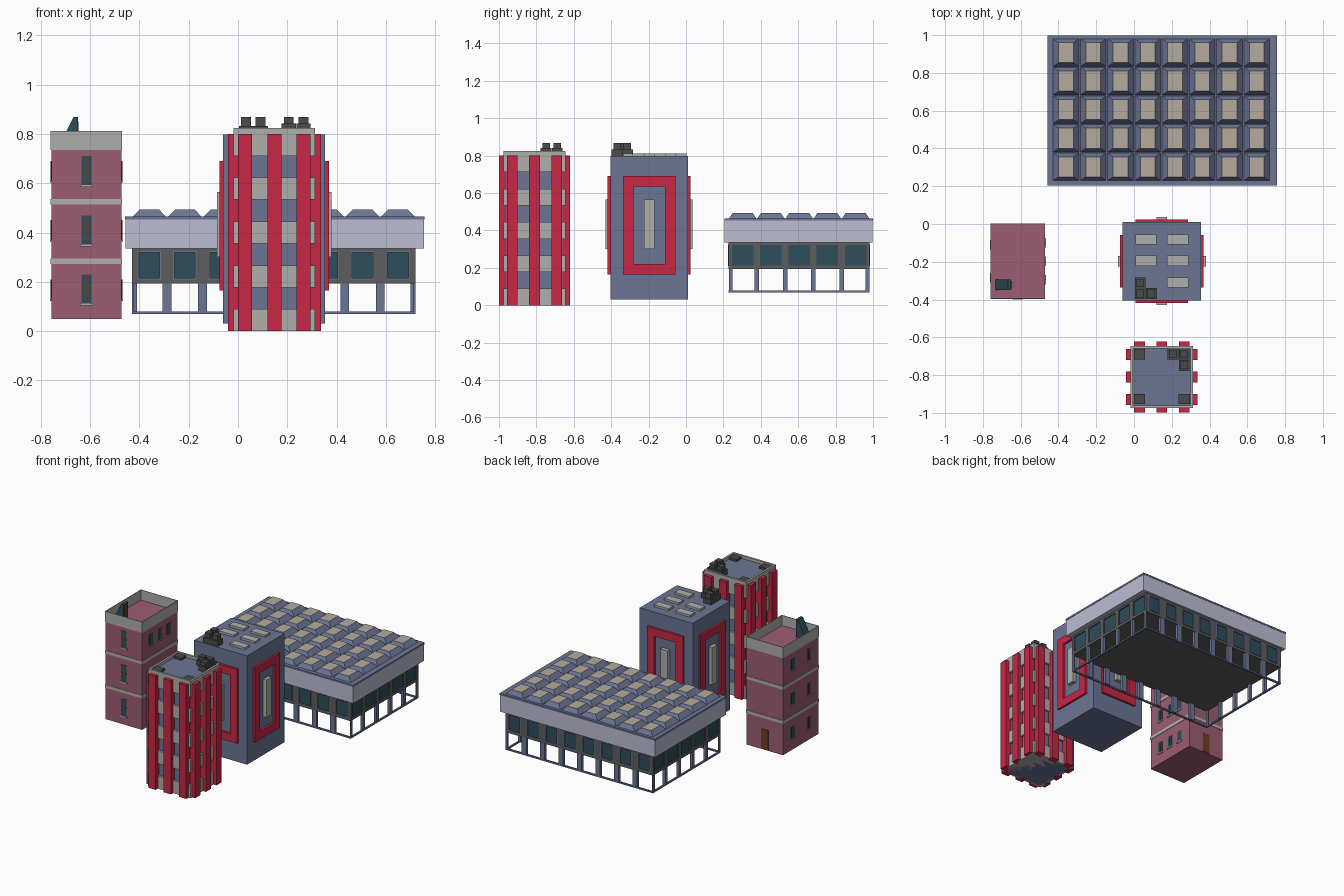
import bpy, bmesh, math
from mathutils import Matrix, Vector

if "Cube" in bpy.data.objects:
    bpy.data.objects.remove(bpy.data.objects["Cube"])


def mat(name, r, g, b):
    m = bpy.data.materials.new(name)
    m.diffuse_color = (r, g, b, 1)
    m.use_nodes = True
    m.node_tree.nodes["Principled BSDF"].inputs["Base Color"].default_value = m.diffuse_color
    return m


BRICK = mat("brick", .33, .11, .17)
RED = mat("red", .58, .02, .06)
BLUE = mat("slate_blue", .15, .18, .30)
GREY = mat("light_grey", .43, .43, .42)
DARK = mat("dark_grey", .07, .07, .07)
WALL = mat("wall_grey", .11, .11, .11)
LAV = mat("lavender", .51, .51, .66)
GLASS = mat("glass", .026, .076, .107)
BEIGE = mat("beige", .46, .41, .34)
BROWN = mat("brown", .15, .05, .02)


def finish(name, bm, material):
    bmesh.ops.recalc_face_normals(bm, faces=bm.faces)
    me = bpy.data.meshes.new(name)
    bm.to_mesh(me)
    bm.free()
    me.materials.append(material)
    ob = bpy.data.objects.new(name, me)
    bpy.context.collection.objects.link(ob)
    return ob


def boxes(name, items, material, turns=None):
    """Boxes as (x0,x1,y0,y1,z0,z1); turns = centre for four-fold repetition."""
    bm = bmesh.new()
    mats = [Matrix()]
    if turns:
        t = Matrix.Translation((*turns, 0))
        mats = [t @ Matrix.Rotation(k * math.pi / 2, 4, 'Z') for k in range(4)]
    for m in mats:
        for x0, x1, y0, y1, z0, z1 in items:
            loc = Matrix.Translation(((x0 + x1) / 2, (y0 + y1) / 2, (z0 + z1) / 2))
            bmesh.ops.create_cube(bm, size=1, matrix=m @ loc @ Matrix.Diagonal((x1 - x0, y1 - y0, z1 - z0, 1)))
    return finish(name, bm, material)


def ring(x0, x1, y0, y1, z0, z1, t):
    """Horizontal rectangular ring of wall thickness t."""
    return [(x0, x1, y0, y0 + t, z0, z1), (x0, x1, y1 - t, y1, z0, z1),
            (x0, x0 + t, y0 + t, y1 - t, z0, z1), (x1 - t, x1, y0 + t, y1 - t, z0, z1)]


def upright(x0, x1, y0, y1, z0, z1, t):
    """Upright rectangular frame facing y."""
    return [(x0, x0 + t, y0, y1, z0, z1), (x1 - t, x1, y0, y1, z0, z1),
            (x0 + t, x1 - t, y0, y1, z0, z0 + t), (x0 + t, x1 - t, y0, y1, z1 - t, z1)]


# Brick building
bx0, bx1, by0, by1 = -.757, -.473, -.393, 0
boxes("brick_body", [(bx0, bx1, by0, by1, .05, .74)], BRICK)
e = .003
boxes("brick_floor_bands", [(bx0 - e, bx1 + e, by0 - e, by1 + e, z, z + .022) for z in (.272, .513)], GREY)
boxes("brick_parapet", ring(bx0 - e, bx1 + e, by0 - e, by1 + e, .735, .812, .004), GREY)
panes, sills, bars = [], [], []
for z in (.11, .35, .59):
    panes.append((-.635, -.595, by0 - .002, by0 + .01, z, z + .12))
    sills.append((-.642, -.588, by0 - .007, by0 + .01, z - .006, z + .002))
    bars += [(-.618, -.612, by0 - .004, by0, z, z + .12), (-.635, -.595, by0 - .004, by0, z + .06, z + .066)]
    for x, ys in ((bx0, (-.285, -.11)), (bx1, (-.295, -.197, -.10))):
        for y in ys:
            panes.append((x - .002, x + .002, y - .02, y + .02, z + .02, z + .10))
            sills.append((x - .006, x + .006, y - .025, y + .025, z + .013, z + .021))
            bars.append((x - .004, x + .004, y - .002, y + .002, z + .02, z + .10))
boxes("brick_window_panes", panes, GLASS)
boxes("brick_window_sills", sills, GREY)
boxes("brick_window_bars", bars, BROWN)
boxes("back_door", [(-.642, -.588, -.005, .003, .055, .195)], BROWN)

# Sloped roof stair hut
bm = bmesh.new()
prof = [(-.732, .74), (-.668, .868), (-.650, .868), (-.650, .74)]
f = bm.faces.new([bm.verts.new((x, -.35, z)) for x, z in prof])
r = bmesh.ops.extrude_face_region(bm, geom=[f])
bmesh.ops.translate(bm, vec=(0, .055, 0), verts=[v for v in r["geom"] if isinstance(v, bmesh.types.BMVert)])
finish("roof_stair_hut", bm, GLASS)
boxes("roof_stair_door", [(-.652, -.647, -.342, -.303, .74, .85)], BROWN)

# Blue middle tower
c = (.147, -.197)
boxes("blue_tower_body", [(-.06, .354, -.404, .010, .03, .797)], BLUE)
boxes("blue_tower_red_frames", upright(-.14, .14, -.222, -.20, .165, .69, .056), RED, c)
boxes("blue_tower_grey_bars", [(-.028, .028, -.233, -.20, .30, .565)], GREY, c)
boxes("blue_tower_skylights", [(x, x + .113, y - .054, y, .79, .812) for x, y in
      ((.007, -.055), (.175, -.055), (.007, -.168), (.175, -.168), (.175, -.283))], GREY)


def vents(name, spots, z):
    items = []
    for x, y in spots:
        items += [(x - .029, x + .029, y - .029, y + .029, z, z + .038),
                  (x - .020, x + .020, y - .020, y + .020, z + .03, .868)]
    boxes(name, items, DARK)


vents("blue_tower_vents", [(.033, -.313), (.033, -.368), (.092, -.368)], .795)

# Red column tower
c = (.1475, -.81)
h = .0889
boxes("red_tower_core", [(0, .295, -.96, -.66, 0, .80)], BLUE)
boxes("red_tower_grey_bands", [(-.018, .313, -.975, -.645, 2 * i * h, (2 * i + 1) * h) for i in range(5)], GREY)
boxes("red_tower_columns", [(x - .0285, x + .0285, -.189, -.14, 0, .80) for x in (-.119, 0, .119)], RED, c)
boxes("red_tower_parapet", ring(-.018, .313, -.975, -.645, .80, .825, .014), GREY)
boxes("red_tower_roof", [(-.005, .30, -.962, -.658, .80, .805)], BLUE)
boxes("red_tower_corner_pads", [(x - .03, x + .03, y - .027, y + .027, .80, .82) for x, y in
      ((.029, -.69), (.029, -.927), (.266, -.927))], DARK)
vents("red_tower_vents", [(.206, -.688), (.266, -.688), (.266, -.748)], .804)

# Large hall
X0, X1, Y0, Y1 = -.43, .72, .228, .982
xs = [-.36 + .1442 * i for i in range(8)]
ys = [.303 + .151 * i for i in range(5)]
boxes("hall_fascia", [(-.457, .754, .207, .997, .335, .455)], LAV)
boxes("hall_roof_rim", [(-.459, .756, .205, .999, .452, .464)], BLUE)
boxes("hall_glass_core", [(X0 + .008, X1 - .008, Y0 + .008, Y1 - .008, .20, .335)], GLASS)
boxes("hall_floor", [(X0, X1, Y0, Y1, .193, .213)], WALL)
pil, frames, legs = ring(X0, X1, Y0, Y1, .322, .337, .015), [], []
for y in (Y0, Y1):
    for i in range(9):
        x = xs[0] - .0721 + .1442 * i
        a, b = max(x - .026, X0), min(x + .026, X1)
        pil.append((a, b, y - (.015 if y == Y1 else 0), y + (0 if y == Y1 else .015), .21, .325))
        w = .018 if 0 < i < 8 else .010
        yy = y + (.011 if y == Y0 else -.011)
        legs.append((max(x - w, X0), min(x + w, X1), yy - .01, yy + .01, .072, .195))
    for x in xs:
        frames += upright(x - .047, x + .047, y - .003, y + .003, .21, .324, .005)
for x in (X0, X1):
    for i in range(6):
        y = ys[0] - .0755 + .151 * i
        a, b = max(y - .018, Y0), min(y + .018, Y1)
        pil.append((x - (.015 if x == X1 else 0), x + (0 if x == X1 else .015), a, b, .21, .325))
        xx = x + (.011 if x == X0 else -.011)
        if 0 < i < 5:
            legs.append((xx - .01, xx + .01, y - .012, y + .012, .072, .195))
boxes("hall_pillars", pil, WALL)
boxes("hall_window_frames", frames, BLUE)
boxes("hall_legs", legs, BLUE)
boxes("hall_base_rail", ring(X0, X1, Y0, Y1, .069, .079, .012), BLUE)

# Roof grid of pyramid skylights
sides, tops = bmesh.new(), bmesh.new()
for x in xs:
    for y in ys:
        corners = [(-1, -1), (1, -1), (1, 1), (-1, 1)]
        low = [sides.verts.new((x + .0721 * a, y + .0755 * b, .460)) for a, b in corners]
        up = [sides.verts.new((x + .039 * a, y + .053 * b, .494)) for a, b in corners]
        for k in range(4):
            sides.faces.new((low[k], low[(k + 1) % 4], up[(k + 1) % 4], up[k]))
        tops.faces.new([tops.verts.new((x + .039 * a, y + .053 * b, .494)) for a, b in corners])
finish("hall_skylight_slopes", sides, BLUE)
finish("hall_skylight_tops", tops, BEIGE)
